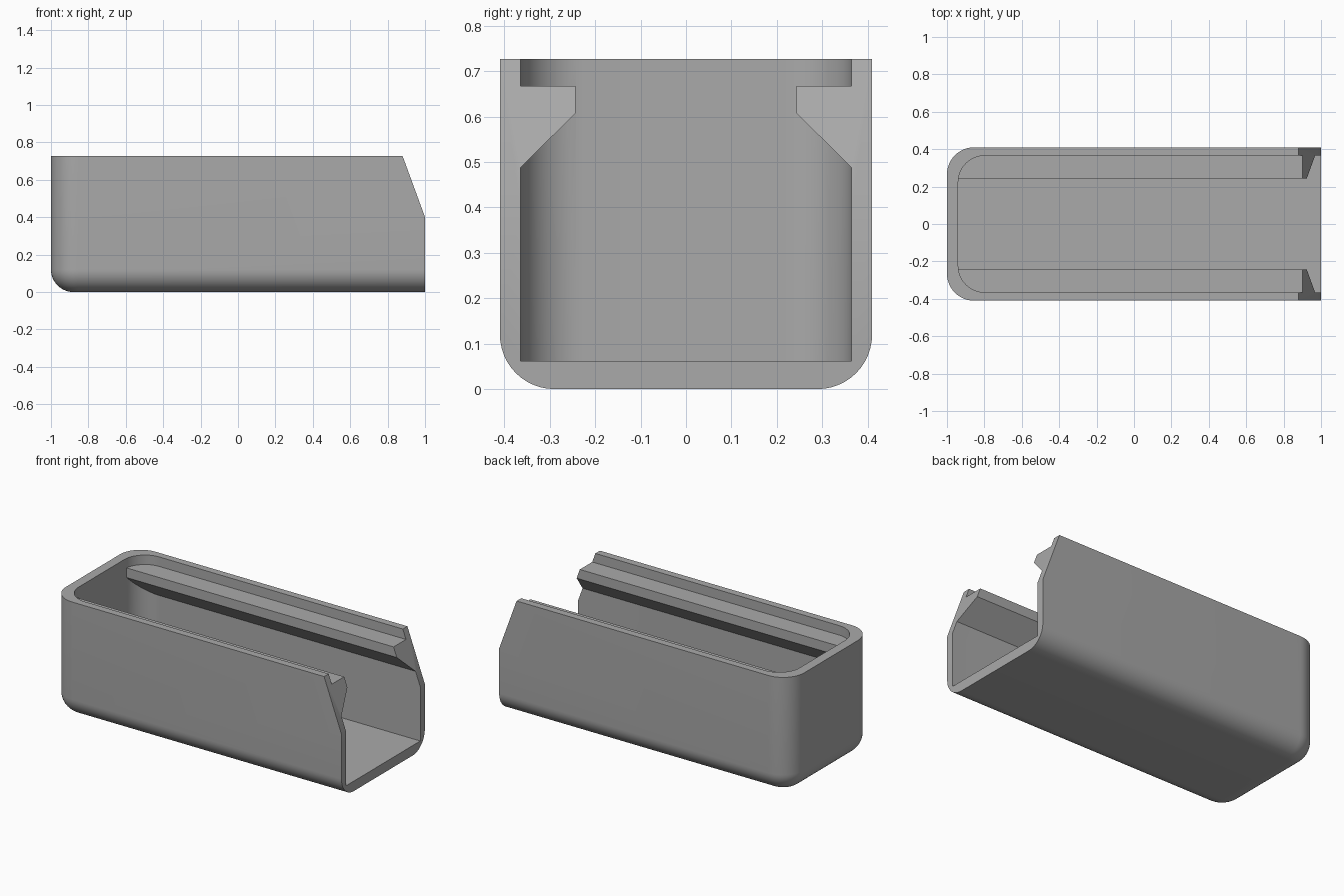
import bpy, bmesh, math

cube = bpy.data.objects.get("Cube")
if cube:
    bpy.data.objects.remove(cube, do_unlink=True)

HALF_W, HEIGHT, INNER_W, FLOOR = 0.41, 0.727, 0.365, 0.062
LIP_Y, LIP_TOP, LIP_LOW, LIP_ROOT = 0.243, 0.668, 0.608, 0.487

grey = bpy.data.materials.new("plain grey")
grey.use_nodes = True
colour = (0.4, 0.4, 0.4, 1)
grey.diffuse_color = colour
grey.node_tree.nodes["Principled BSDF"].inputs["Base Color"].default_value = colour


def make_object(name, bm):
    bmesh.ops.recalc_face_normals(bm, faces=bm.faces)
    mesh = bpy.data.meshes.new(name)
    bm.to_mesh(mesh)
    bm.free()
    obj = bpy.data.objects.new(name, mesh)
    bpy.context.collection.objects.link(obj)
    mesh.materials.append(grey)
    return obj


def prism(points, direction):
    """Extrude a closed 3D polygon along a direction."""
    bm = bmesh.new()
    face = bm.faces.new([bm.verts.new(p) for p in points])
    new = bmesh.ops.extrude_face_region(bm, geom=[face])["geom"]
    verts = [v for v in new if isinstance(v, bmesh.types.BMVert)]
    bmesh.ops.translate(bm, verts=verts, vec=direction)
    return bm


def block(x0, x1, half_y, z0, z1):
    base = [(x0, -half_y, z0), (x1, -half_y, z0), (x1, half_y, z0), (x0, half_y, z0)]
    return prism(base, (0, 0, z1 - z0))


def round_edges(bm, radius, rule):
    edges = [e for e in bm.edges if all(rule(v.co) for v in e.verts)]
    bmesh.ops.bevel(bm, geom=edges, offset=radius, segments=12,
                    profile=0.5, affect="EDGES", clamp_overlap=False)


def round_uprights(bm, radius, x0):
    edges = [e for e in bm.edges
             if all(abs(v.co.x - x0) < 1e-4 for v in e.verts)
             and abs(e.verts[0].co.z - e.verts[1].co.z) > 0.1]
    bmesh.ops.bevel(bm, geom=edges, offset=radius, segments=12,
                    profile=0.5, affect="EDGES", clamp_overlap=False)


def boolean(target, cutter, operation):
    """Apply a boolean and throw the cutter away."""
    cutter.hide_render = True
    mod = target.modifiers.new("cut", "BOOLEAN")
    mod.object, mod.operation, mod.solver = cutter, operation, "EXACT"
    bpy.context.view_layer.objects.active = target
    bpy.ops.object.modifier_apply(modifier=mod.name)
    bpy.data.objects.remove(cutter, do_unlink=True)


# Outer shell: rounded closed end, then rounded underside
bm = block(-1, 1, HALF_W, 0, HEIGHT)
round_uprights(bm, 0.145, -1)
edges = [e for e in bm.edges if all(abs(v.co.z) < 1e-4 for v in e.verts)
         and not all(v.co.x > 0.99 for v in e.verts)]
bmesh.ops.bevel(bm, geom=edges, offset=0.12, segments=12,
                profile=0.5, affect="EDGES", clamp_overlap=False)
tray = make_object("tray", bm)

# Cavity section, leaving a bracketed lip along each side wall
half = [(INNER_W, FLOOR), (INNER_W, LIP_ROOT), (LIP_Y, LIP_LOW),
        (LIP_Y, LIP_TOP), (INNER_W, LIP_TOP), (INNER_W, 0.9)]
section = half + [(-y, z) for y, z in reversed(half)]
cavity = make_object("cavity_cutter", prism([(-1.2, y, z) for y, z in section], (2.5, 0, 0)))

# Limit the cavity to a rounded closed end
bm = block(-0.94, 1.2, INNER_W + 0.0002, FLOOR - 0.01, 0.85)
round_uprights(bm, 0.142, -0.94)
boolean(cavity, make_object("end_cutter", bm), "INTERSECT")
boolean(tray, cavity, "DIFFERENCE")

# Sloping cut at the open end
slope = [(0.8764, -1, HEIGHT + 0.01), (1.0036, -1, 0.39), (1.3, -1, 0.39), (1.3, -1, HEIGHT + 0.01)]
boolean(tray, make_object("slope_cutter", prism(slope, (0, 2, 0))), "DIFFERENCE")

# Smooth curves, crisp edges
bpy.ops.object.select_all(action="DESELECT")
tray.select_set(True)
bpy.context.view_layer.objects.active = tray
bpy.ops.object.shade_smooth_by_angle(angle=math.radians(30))
